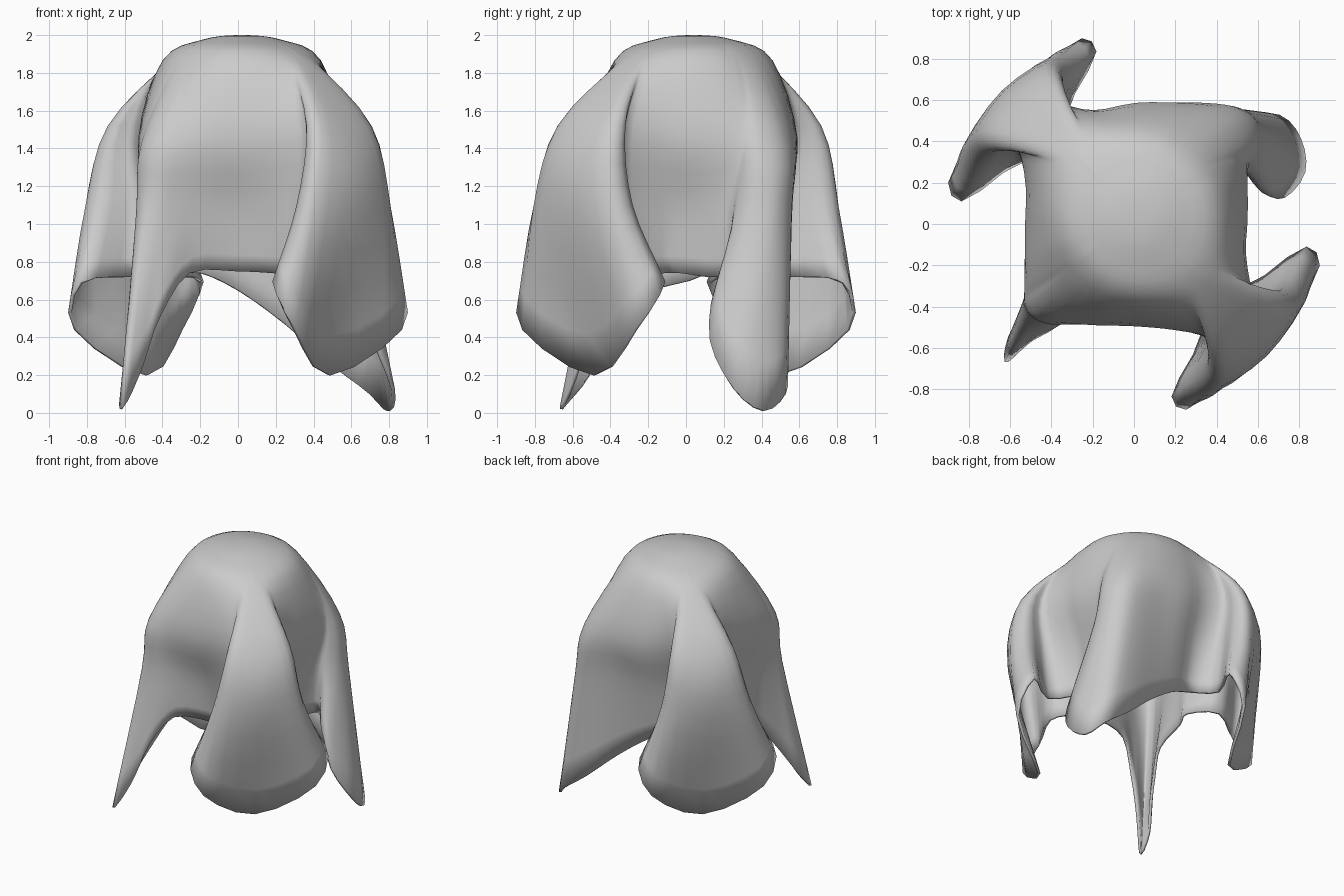
import bpy, bmesh
from math import sin, cos, radians
from mathutils import Vector

if "Cube" in bpy.data.objects:
    bpy.data.objects.remove(bpy.data.objects["Cube"])

# Each ray runs from the crown to the hem: (point at mid height, point on the hem)
WIDE_HALF = [  # panel side, crease, curled end, outer edge, cloth corner
    ((.20, -.44, 1.10), (.20, -.38, .74)),
    ((.36, -.53, 1.12), (.33, -.54, .72)),
    ((.32, -.73, 1.10), (.19, -.83, .69)),
    ((.40, -.80, 1.08), (.30, -.86, .44)),
    ((.63, -.63, 1.05), (.48, -.48, .20))]
BACK_RIGHT = [
    ((.48, .13, 1.10), (.43, .12, .72)),
    ((.52, .25, 1.10), (.52, .27, .72)),
    ((.58, .27, 1.05), (.62, .16, .65)),
    ((.63, .33, 1.02), (.72, .13, .38)),
    ((.64, .42, 1.00), (.82, .25, .13)),
    ((.61, .49, 1.00), (.80, .41, .01)),
    ((.54, .54, 1.00), (.70, .52, .10)),
    ((.42, .55, 1.05), (.50, .52, .25)),
    ((.22, .53, 1.10), (.25, .47, .47))]
FRONT_LEFT = [
    ((-.47, -.18, 1.10), (-.42, -.22, .63)),
    ((-.50, -.28, 1.10), (-.48, -.35, .47)),
    ((-.52, -.35, 1.05), (-.54, -.46, .30)),
    ((-.53, -.40, 1.05), (-.60, -.55, .14)),
    ((-.51, -.45, 1.05), (-.62, -.66, .02)),
    ((-.46, -.47, 1.05), (-.57, -.62, .10)),
    ((-.40, -.47, 1.05), (-.50, -.56, .27)),
    ((-.32, -.45, 1.08), (-.41, -.51, .52)),
    ((-.19, -.42, 1.10), (-.26, -.42, .74))]
PANELS = [  # middle of the front, right, back and left sides
    ((0, -.40, 1.10), (0, -.35, .75)),
    ((.45, 0, 1.10), (.40, -.02, .74)),
    ((0, .50, 1.10), (0, .42, .65)),
    ((-.44, 0, 1.10), (-.40, .02, .70))]
ANGLES = [0, 18, 30, 36, 40, 45, 50, 54, 60, 72]
CENTRE = Vector((.02, .04, 0))


def remap(rays, fn):
    return [tuple(fn(*p) for p in ray) for ray in rays]


def rounded_square(deg, size, z, n):
    c, s = cos(radians(deg)), sin(radians(deg))
    r = size / (abs(c) ** n + abs(s) ** n) ** (1 / n)
    return CENTRE + Vector((r * c, r * s, z))


def spline(a, b, c, d, t):
    return .5 * (2 * b + (c - a) * t + (2 * a - 5 * b + 4 * c - d) * t * t
                 + (3 * b - a - 3 * c + d) * t ** 3)


def refine_open(pts, n):
    first = Vector((2 * CENTRE.x - pts[1].x, 2 * CENTRE.y - pts[1].y, pts[1].z))
    p = [first] + pts + [2 * pts[-1] - pts[-2]]
    out = [spline(*p[i:i + 4], k / n) for i in range(len(pts) - 1) for k in range(n)]
    return out + [pts[-1]]


def refine_closed(pts, n):
    m = len(pts)
    return [spline(*(pts[(i + j) % m] for j in (-1, 0, 1, 2)), k / n)
            for i in range(m) for k in range(n)]


# Folds, in order around the cloth; the wide one leans a little past its mirror
wide = WIDE_HALF + remap(WIDE_HALF[-2::-1],
                         lambda x, y, z: (-y, -x + max(0, .4 - x) * .35, z))
wide_back = remap(wide, lambda x, y, z: (-x, -y, z))
folds = [wide, BACK_RIGHT, wide_back, FRONT_LEFT]

# Rays from crown to hem
rays = []
for q in range(4):
    is_wide = q % 2 == 0
    power = 3.2 if is_wide else 1.9
    for deg, (mid, hem) in zip(ANGLES, [PANELS[q]] + folds[q]):
        a = deg + 90 * (q - 1)
        mid, hem = Vector(mid), Vector(hem)
        lift = .14 * sin(radians(2 * deg)) if is_wide else 0
        shoulder = rounded_square(a, .63, 1.9 + lift, power).lerp(mid, .55)
        rays.append(refine_open([CENTRE + Vector((0, 0, 1.99)),
                                 rounded_square(a, .21, 1.965, 2),
                                 rounded_square(a, .41, 1.86, power),
                                 shoulder, mid, hem], 4))

# Skin the rays into one sheet
rings = [refine_closed(list(r), 3) for r in zip(*rays)]
bm = bmesh.new()
grid = [[bm.verts.new(p) for p in ring] for ring in rings[1:]]
apex = bm.verts.new(rings[0][0])
n = len(grid[0])
for i in range(n):
    j = (i + 1) % n
    bm.faces.new((apex, grid[0][i], grid[0][j]))
    for lo, hi in zip(grid[1:], grid):
        bm.faces.new((hi[i], lo[i], lo[j], hi[j]))
bmesh.ops.recalc_face_normals(bm, faces=bm.faces)
for f in bm.faces:
    f.smooth = True
mesh = bpy.data.meshes.new("draped_cloth")
bm.to_mesh(mesh)
bm.free()
cloth = bpy.data.objects.new("draped_cloth", mesh)
bpy.context.collection.objects.link(cloth)

# Cloth thickness
thick = cloth.modifiers.new("thickness", 'SOLIDIFY')
thick.thickness = .02
thick.offset = 0
